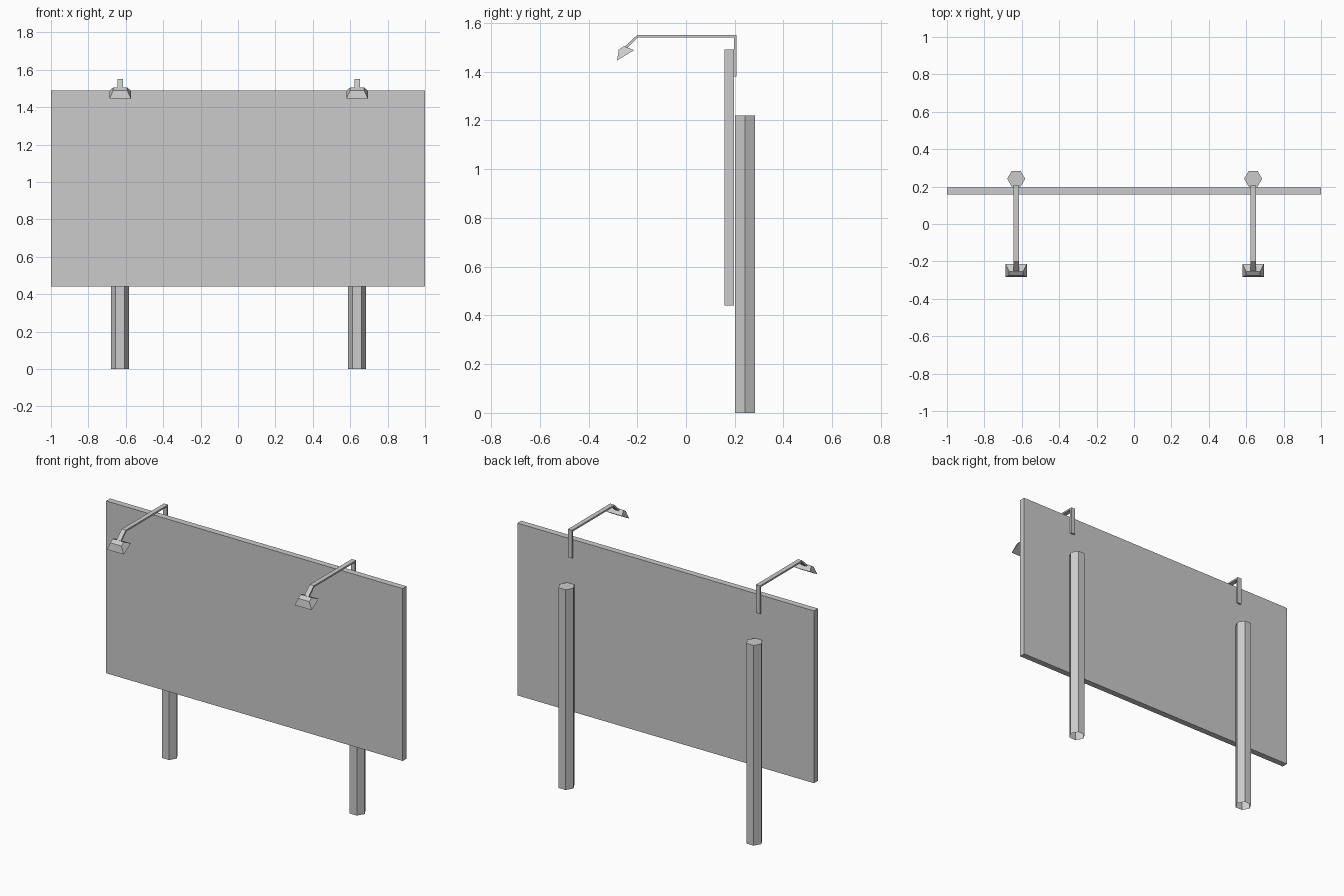
import bpy, bmesh
from math import radians
from mathutils import Matrix

if "Cube" in bpy.data.objects:
    bpy.data.objects.remove(bpy.data.objects["Cube"])

CENTRES = (("left", -0.63), ("right", 0.637))


def finish(name, bm):
    bmesh.ops.recalc_face_normals(bm, faces=bm.faces)
    mesh = bpy.data.meshes.new(name)
    bm.to_mesh(mesh)
    bm.free()
    obj = bpy.data.objects.new(name, mesh)
    bpy.context.collection.objects.link(obj)
    return obj


def box(name, lo, hi):
    bm = bmesh.new()
    bmesh.ops.create_cube(bm, size=1)
    for v in bm.verts:
        v.co = [(a + b) / 2 + c * (b - a) for a, b, c in zip(lo, hi, v.co)]
    return finish(name, bm)


def post(name, x):
    # six-sided post, open underneath
    bm = bmesh.new()
    bmesh.ops.create_cone(bm, cap_ends=True, segments=6, radius1=0.048,
                          radius2=0.048, depth=1.22,
                          matrix=Matrix.Translation((x, 0.242, 0.61))
                          @ Matrix.Rotation(radians(30), 4, "Z"))
    bm.normal_update()
    # point the corners along x
    if max(v.co.x for v in bm.verts) - x < 0.045:
        bmesh.ops.rotate(bm, verts=bm.verts, cent=(x, 0.242, 0),
                         matrix=Matrix.Rotation(radians(30), 3, "Z"))
    bottom = [f for f in bm.faces if f.normal.z < -0.9]
    bmesh.ops.delete(bm, geom=bottom, context="FACES_ONLY")
    return finish(name, bm)


def arm(name, x, width=0.028):
    # bent flat bar: side profile extruded across x
    profile = [(0.207, 1.38), (0.207, 1.551), (-0.2, 1.551), (-0.254, 1.5),
               (-0.247, 1.492), (-0.196, 1.541), (0.197, 1.541), (0.197, 1.38)]
    bm = bmesh.new()
    face = bm.faces.new([bm.verts.new((x - width / 2, y, z)) for y, z in profile])
    new = bmesh.ops.extrude_face_region(bm, geom=[face])["geom"]
    bmesh.ops.translate(bm, vec=(width, 0, 0),
                        verts=[g for g in new if isinstance(g, bmesh.types.BMVert)])
    return finish(name, bm)


def lamp(name, x):
    # tapered shade: wide opening toward the panel, small top
    def ring(half, front, back):
        return [bm.verts.new((x + s * half, *p))
                for s, p in ((-1, front), (1, front), (1, back), (-1, back))]
    bm = bmesh.new()
    wide = ring(0.057, (-0.283, 1.446), (-0.213, 1.488))
    top = ring(0.037, (-0.276, 1.490), (-0.254, 1.505))
    bm.faces.new(wide)
    bm.faces.new(top)
    for i in range(4):
        j = (i + 1) % 4
        bm.faces.new((wide[i], wide[j], top[j], top[i]))
    return finish(name, bm)


# display panel
box("panel", (-1, 0.158, 0.44), (1, 0.196, 1.49))

# posts and lights
for side, x in CENTRES:
    post(f"post_{side}", x)
    arm(f"lamp_arm_{side}", x)
    lamp(f"lamp_shade_{side}", x)
